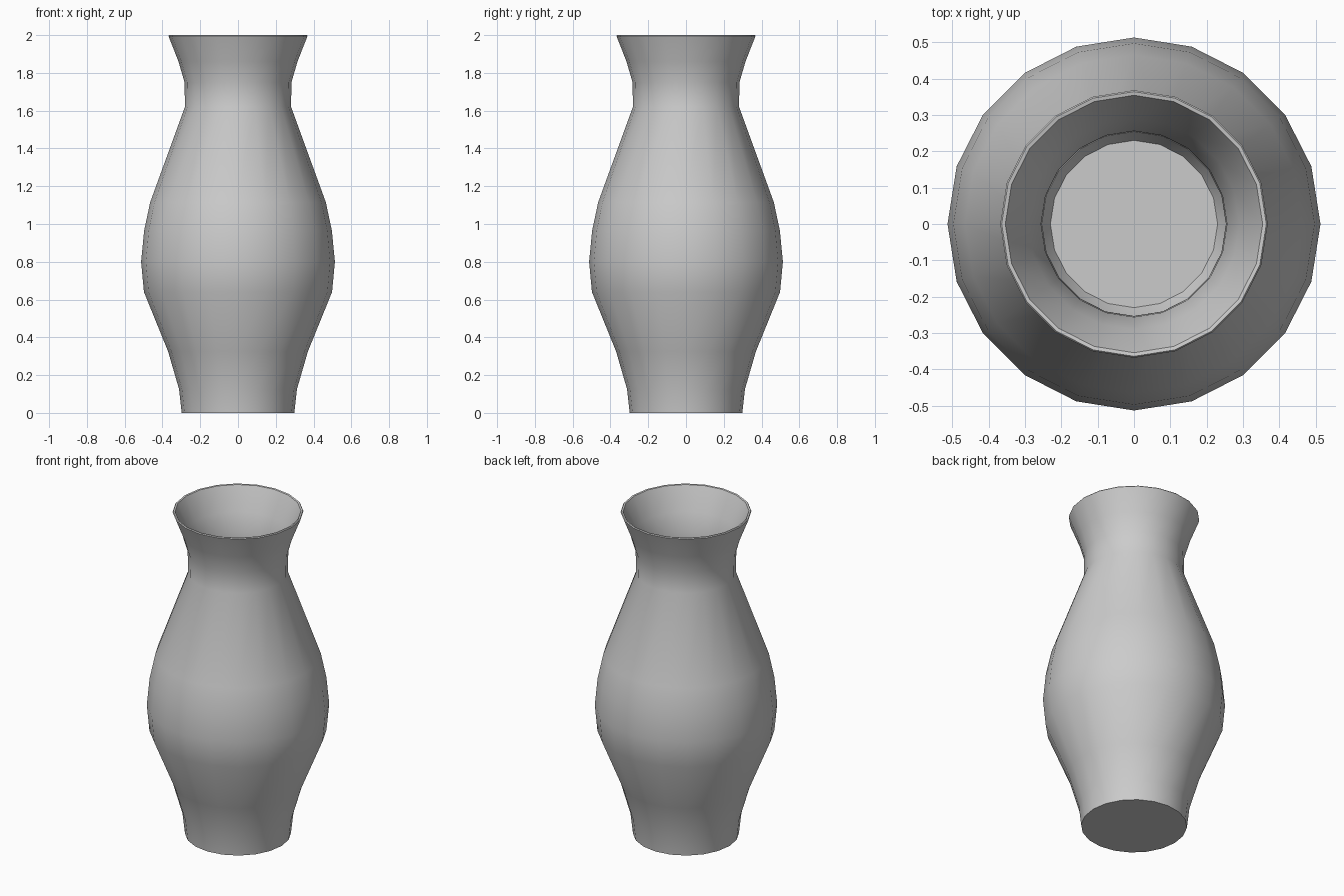
import bpy, bmesh, math

if "Cube" in bpy.data.objects:
    bpy.data.objects.remove(bpy.data.objects["Cube"])

SIDES = 20

# Profile (radius, height): outside from foot to lip, then inside down to the floor
outer = [(0.298, 0.0), (0.312, 0.125), (0.37, 0.325), (0.498, 0.64), (0.513, 0.80),
         (0.497, 0.965), (0.465, 1.115), (0.281, 1.62), (0.283, 1.75),
         (0.315, 1.86), (0.368, 1.995)]
lip = [(0.364, 2.0), (0.354, 1.998)]
inner = [(0.29, 1.86), (0.256, 1.75), (0.253, 1.62), (0.438, 1.11), (0.469, 0.965),
         (0.485, 0.80), (0.47, 0.645), (0.344, 0.33), (0.285, 0.13), (0.23, 0.03)]


def lathe(name, profile):
    """Revolve a profile around z and cap both ends."""
    bm = bmesh.new()
    rings = []
    for r, z in profile:
        rings.append([bm.verts.new((r * math.cos(2 * math.pi * i / SIDES),
                                    r * math.sin(2 * math.pi * i / SIDES), z))
                      for i in range(SIDES)])
    for a, b in zip(rings, rings[1:]):
        for i in range(SIDES):
            j = (i + 1) % SIDES
            bm.faces.new((a[i], a[j], b[j], b[i]))
    bm.faces.new(rings[0][::-1])
    bm.faces.new(rings[-1])
    bmesh.ops.recalc_face_normals(bm, faces=bm.faces)
    mesh = bpy.data.meshes.new(name)
    bm.to_mesh(mesh)
    bm.free()
    obj = bpy.data.objects.new(name, mesh)
    bpy.context.collection.objects.link(obj)
    return obj


# Hollow vase body
vase = lathe("vase", outer + lip + inner)
bpy.context.view_layer.objects.active = vase
vase.select_set(True)
bpy.ops.object.shade_smooth_by_angle(angle=math.radians(50))
